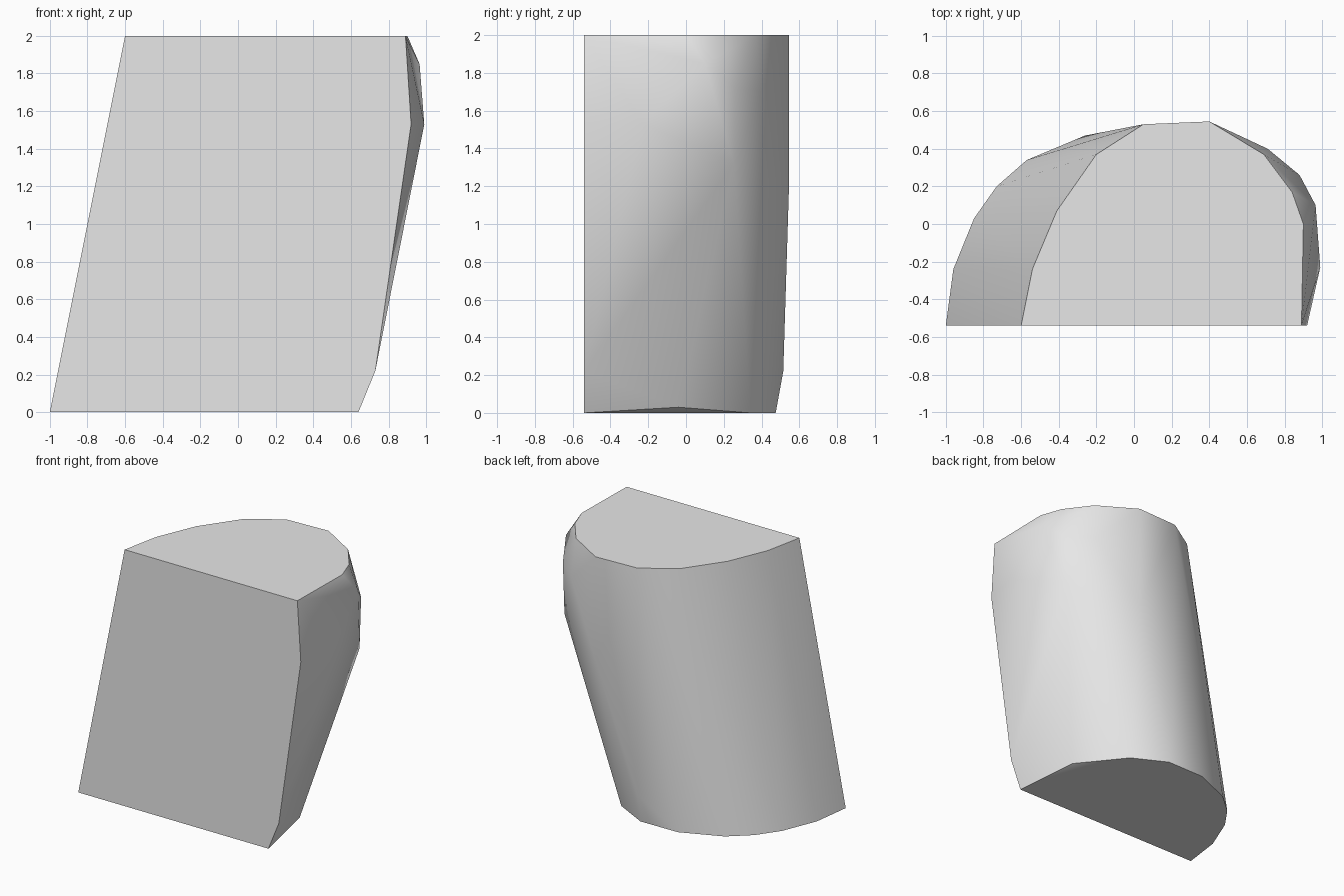
import bpy
import bmesh
import math

old = bpy.data.objects.get("Cube")
if old:
    bpy.data.objects.remove(old, do_unlink=True)


def flat_material(name, colour):
    material = bpy.data.materials.new(name)
    material.use_nodes = True
    material.diffuse_color = colour
    material.node_tree.nodes["Principled BSDF"].inputs["Base Color"].default_value = colour
    return material


def convex_block(name, points, material):
    """Wrap a convex skin around the points and shade it smooth except at sharp edges."""
    bm = bmesh.new()
    for point in points:
        bm.verts.new(point)
    hull = bmesh.ops.convex_hull(bm, input=bm.verts)
    inside = {v for v in hull["geom_interior"] if isinstance(v, bmesh.types.BMVert)}
    bmesh.ops.delete(bm, geom=list(inside), context="VERTS")
    # merge the triangles of the flat front, top and base
    bmesh.ops.dissolve_limit(bm, angle_limit=math.radians(0.5),
                             verts=bm.verts, edges=bm.edges)
    bmesh.ops.recalc_face_normals(bm, faces=bm.faces)
    mesh = bpy.data.meshes.new(name)
    bm.to_mesh(mesh)
    bm.free()
    mesh.materials.append(material)
    block = bpy.data.objects.new(name, mesh)
    bpy.context.scene.collection.objects.link(block)
    bpy.ops.object.select_all(action="DESELECT")
    block.select_set(True)
    bpy.context.view_layer.objects.active = block
    bpy.ops.object.shade_smooth_by_angle(angle=math.radians(30))
    return block


FRONT = -0.54
HEIGHT = 2.0

# base outline, from the right front corner round the back
base = [(-1, FRONT), (-.96, -.24), (-.85, .03), (-.73, .2), (-.57, .34),
        (-.26, .47), (.06, .475), (.32, .34), (.64, FRONT)]

# top outline, in the same order
top = [(-.6, FRONT), (-.54, -.24), (-.41, .07), (-.2, .37), (.05, .53),
       (.4, .545), (.69, .37), (.84, .17), (.9, 0), (.89, FRONT)]

# chipped corners between base and top
chips = [(.56, -.04, .03), (.73, FRONT, .22), (.055, .515, .22),
         (.4, .545, 1.19), (.87, .255, 1.32), (.92, FRONT, 1.53),
         (.99, -.23, 1.53), (.71, .4, 1.7), (.88, .26, 1.72), (.965, .1, 1.85)]

points = [(x, y, 0) for x, y in base]
points += [(x, y, HEIGHT) for x, y in top]
points += chips

stone_grey = flat_material("stone grey", (0.8, 0.8, 0.8, 1))
convex_block("leaning_half_column", points, stone_grey)
